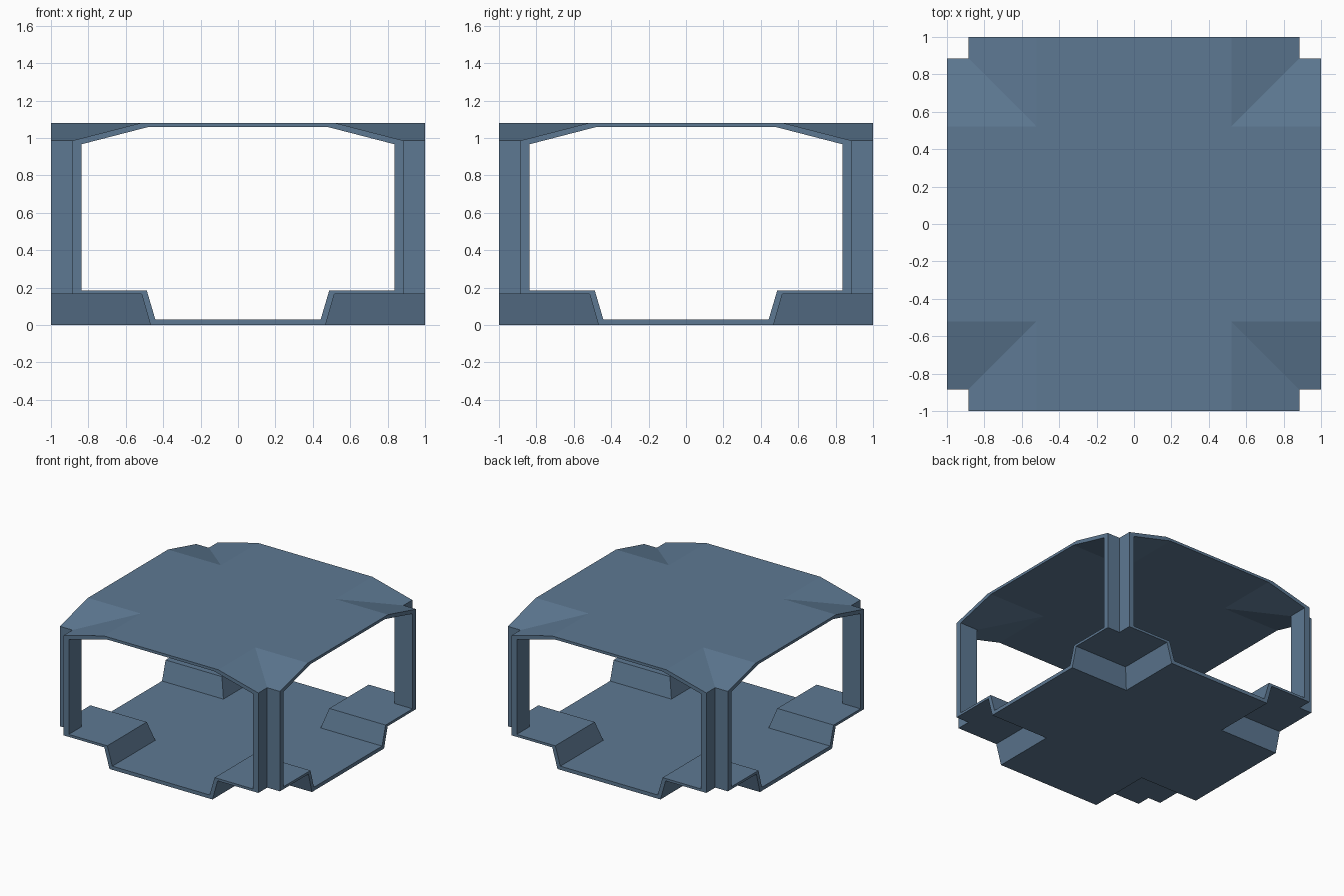
import bpy, bmesh
from math import pi
from mathutils import Matrix

if "Cube" in bpy.data.objects:
    bpy.data.objects.remove(bpy.data.objects["Cube"])

# Half cross-sections of the corridor (x, z), from floor centre up to roof centre
OUTER = [(0, 0), (0.468, 0), (0.515, 0.165), (0.885, 0.165),
         (0.885, 0.986), (0.52, 1.08), (0, 1.08)]
INNER = [(0, 0.03), (0.442, 0.03), (0.488, 0.185), (0.838, 0.185),
         (0.838, 0.966), (0.482, 1.058), (0, 1.058)]


def add_face(bm, points):
    bm.faces.new([bm.verts.new(p) for p in points])


def sweep_to_mitre(bm, profile):
    """Run the profile from the open end (y = 1) back to the diagonal x = y."""
    for (xa, za), (xb, zb) in zip(profile, profile[1:]):
        add_face(bm, [(xa, xa, za), (xb, xb, zb), (xb, 1, zb), (xa, 1, za)])


def duplicate(bm, matrix):
    new = bmesh.ops.duplicate(bm, geom=bm.verts[:] + bm.edges[:] + bm.faces[:])
    verts = [g for g in new["geom"] if isinstance(g, bmesh.types.BMVert)]
    bmesh.ops.transform(bm, matrix=matrix, verts=verts)


bm = bmesh.new()

# One eighth of the shell: outside skin, inside skin and the rim of the opening
sweep_to_mitre(bm, OUTER)
sweep_to_mitre(bm, INNER)
for a, b, c, d in zip(OUTER, OUTER[1:], INNER[1:], INNER):
    add_face(bm, [(x, 1, z) for x, z in (a, b, c, d)])

# Mirror to a full arm, then turn it to make the four-way crossing
duplicate(bm, Matrix.Scale(-1, 4, (1, 0, 0)))
duplicate(bm, Matrix.Rotation(pi, 4, 'Z'))
duplicate(bm, Matrix.Rotation(pi / 2, 4, 'Z'))

# Weld seams and merge the flat floor and roof panels
bmesh.ops.remove_doubles(bm, verts=bm.verts[:], dist=1e-4)
bmesh.ops.recalc_face_normals(bm, faces=bm.faces[:])
bmesh.ops.dissolve_limit(bm, angle_limit=0.01, verts=bm.verts[:], edges=bm.edges[:])

mesh = bpy.data.meshes.new("corridor_crossing")
bm.to_mesh(mesh)
bm.free()
shell = bpy.data.objects.new("corridor_crossing", mesh)
bpy.context.collection.objects.link(shell)

# Blue-grey panels
mat = bpy.data.materials.new("blue_grey")
mat.diffuse_color = (0.11, 0.19, 0.29, 1)
mat.use_nodes = True
mat.node_tree.nodes["Principled BSDF"].inputs["Base Color"].default_value = mat.diffuse_color
mesh.materials.append(mat)
